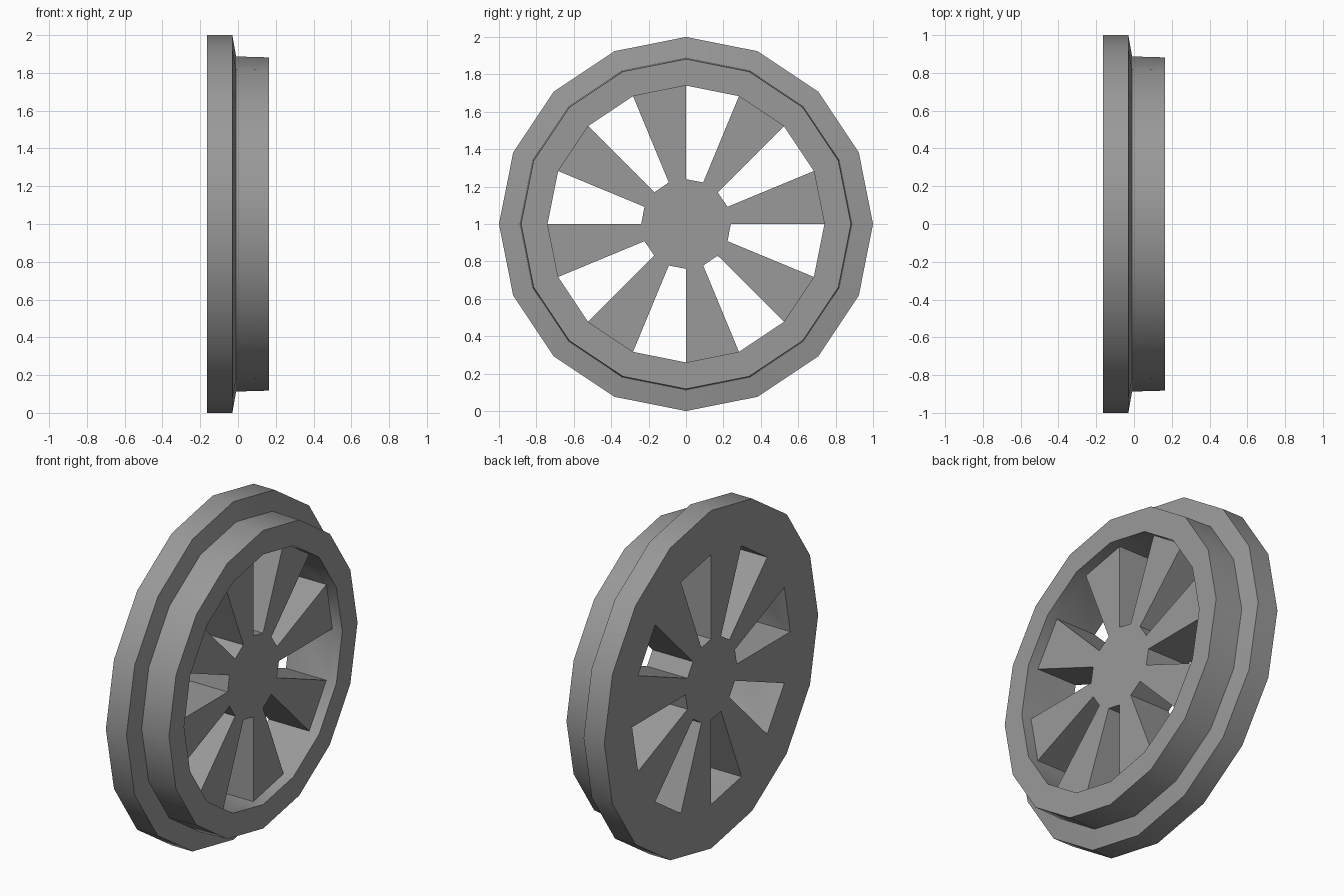
import bpy, bmesh
from math import cos, sin, radians, tau

if "Cube" in bpy.data.objects:
    bpy.data.objects.remove(bpy.data.objects["Cube"])

SIDES = 16
BACK, FRONT, RECESS = -0.165, 0.165, 0.10
HUB_R, WINDOW_R = 0.24, 0.74

bm = bmesh.new()


def ring(radius, x):
    """16-sided loop of vertices around the x axle."""
    return [bm.verts.new((x, radius * cos(tau * i / SIDES), 1 + radius * sin(tau * i / SIDES)))
            for i in range(SIDES)]


def strip(a, b, sectors=range(SIDES)):
    """Quads joining two loops over the chosen sectors."""
    for i in sectors:
        j = (i + 1) % SIDES
        bm.faces.new((a[i], a[j], b[j], b[i]))


# Rim: back face, flange, chamfer, tapered tread, front face, recess wall
profile = [(WINDOW_R, BACK), (1.0, BACK), (1.0, -0.03), (0.887, -0.01),
           (0.882, FRONT), (WINDOW_R, FRONT), (WINDOW_R, RECESS)]
loops = [ring(r, x) for r, x in profile]
for a, b in zip(loops, loops[1:]):
    strip(a, b)
rim_back, rim_front = loops[0], loops[-1]

# Hub caps, recessed in front and flush at the back
hub_front, hub_back = ring(HUB_R, RECESS), ring(HUB_R, BACK)
bm.faces.new(hub_front)
bm.faces.new(hub_back)

# Eight wedge spokes alternating with eight windows
spokes, windows = range(0, SIDES, 2), range(1, SIDES, 2)
strip(rim_front, hub_front, spokes)
strip(rim_back, hub_back, spokes)
strip(rim_front, rim_back, windows)
strip(hub_front, hub_back, windows)
for i in range(SIDES):
    bm.faces.new((hub_front[i], rim_front[i], rim_back[i], hub_back[i]))

bmesh.ops.recalc_face_normals(bm, faces=bm.faces[:])
mesh = bpy.data.meshes.new("spoked_wheel")
bm.to_mesh(mesh)
bm.free()

# Dark grey metal
metal = bpy.data.materials.new("dark_metal")
metal.diffuse_color = (0.32, 0.32, 0.32, 1)
metal.use_nodes = True
metal.node_tree.nodes["Principled BSDF"].inputs["Base Color"].default_value = metal.diffuse_color
mesh.materials.append(metal)

wheel = bpy.data.objects.new("spoked_wheel", mesh)
bpy.context.collection.objects.link(wheel)
bpy.context.view_layer.objects.active = wheel
wheel.select_set(True)
bpy.ops.object.shade_smooth_by_angle(angle=radians(30))
